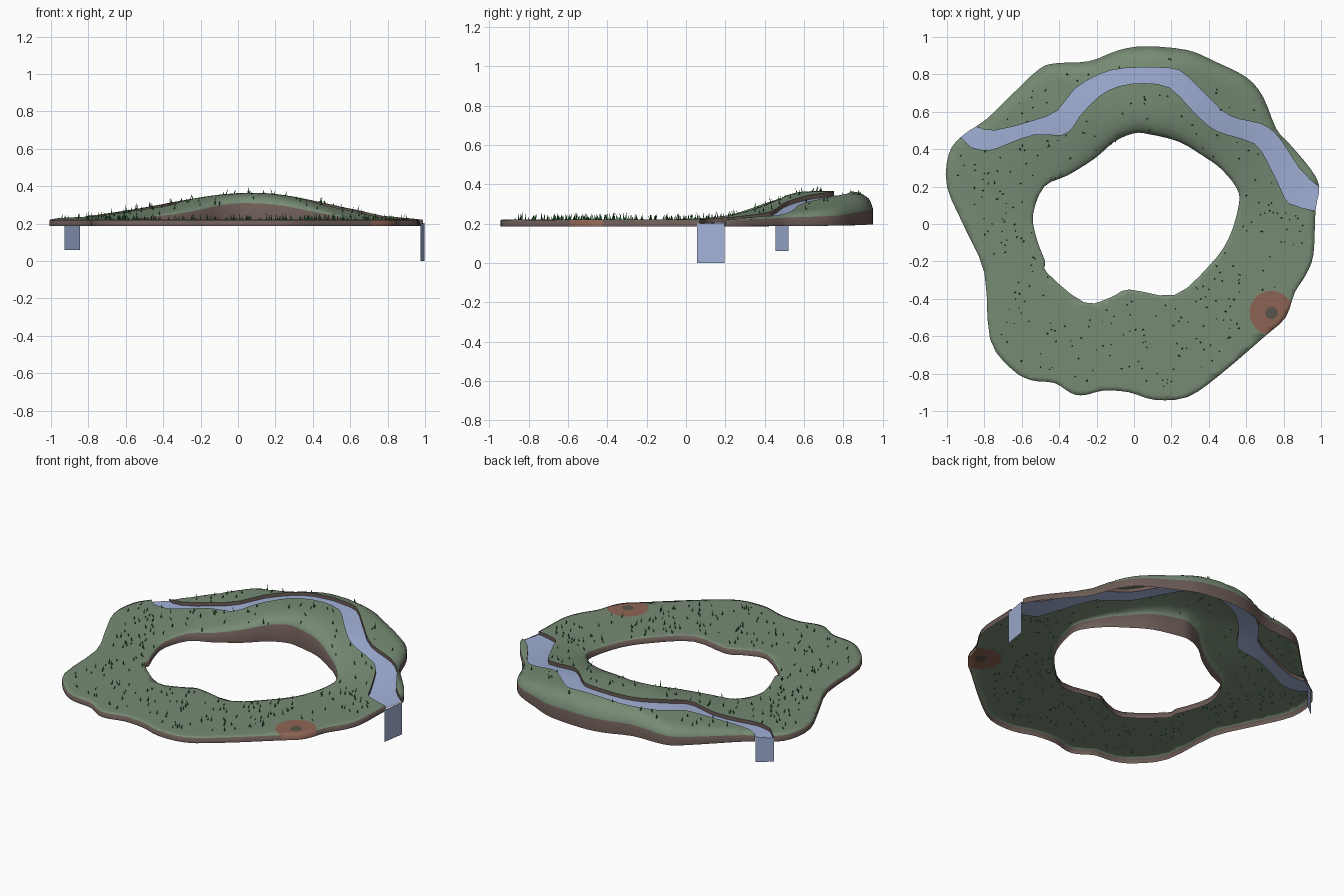
import bpy, math, random
from mathutils import Vector
from mathutils.geometry import delaunay_2d_cdt

if "Cube" in bpy.data.objects:
    bpy.data.objects.remove(bpy.data.objects["Cube"])

random.seed(4)

def material(name, rgb):
    m = bpy.data.materials.new(name)
    m.diffuse_color = (*rgb, 1)
    m.use_nodes = True
    m.node_tree.nodes["Principled BSDF"].inputs["Base Color"].default_value = m.diffuse_color
    return m

GREEN = material("meadow green", (0.185, 0.26, 0.175))
BROWN = material("earth brown", (0.15, 0.105, 0.093))
CLAY = material("red clay", (0.27, 0.13, 0.09))
SPOT = material("dark spot", (0.10, 0.09, 0.075))
WATER = material("river blue", (0.36, 0.44, 0.68))
GRASS_A = material("dark grass", (0.015, 0.09, 0.02))
GRASS_B = material("bright grass", (0.02, 0.25, 0.03))

# Plan outlines: shore, central hole, river band (runs past the shore at both ends)
SHORE = [(.99, .2), (.94, .3), (.83, .43), (.76, .51), (.69, .68), (.6, .785), (.43, .87),
         (.285, .93), (.065, .95), (-.08, .93), (-.24, .87), (-.41, .86), (-.505, .83),
         (-.655, .69), (-.79, .56), (-.92, .47), (-.99, .375), (-1, .2), (-.905, -.02),
         (-.8, -.26), (-.77, -.615), (-.655, -.775), (-.55, -.835), (-.425, -.85),
         (-.335, -.905), (-.265, -.915), (-.16, -.89), (-.025, -.9), (.11, -.94),
         (.285, -.925), (.455, -.81), (.7, -.6), (.81, -.5), (.86, -.365), (.92, -.27),
         (.96, -.16), (.97, .07)]
HOLE = [(.56, .1), (.55, .19), (.465, .295), (.375, .36), (.24, .44), (.08, .48), (0, .485),
        (-.105, .44), (-.21, .35), (-.355, .26), (-.48, .2), (-.54, .05), (-.52, -.08),
        (-.475, -.2), (-.465, -.26), (-.265, -.42), (-.12, -.39), (-.025, -.35),
        (.215, -.38), (.4, -.225), (.505, -.08)]
RIVER = [(1.05, .18), (.99, .2), (.885, .295), (.775, .465), (.68, .535), (.565, .56), (.465, .61),
         (.285, .79), (.19, .833), (-.05, .833), (-.185, .8), (-.32, .72), (-.41, .605),
         (-.545, .55), (-.745, .5), (-.84, .52), (-.9, .56), (-.97, .47), (-.92, .46),
         (-.87, .41), (-.77, .395), (-.675, .43), (-.53, .48), (-.39, .475), (-.33, .513),
         (-.29, .577), (-.185, .684), (-.08, .737), (.055, .753), (.19, .73), (.295, .625),
         (.4, .523), (.49, .48), (.645, .43), (.72, .32), (.79, .176), (.83, .11), (.97, .07),
         (1.05, .06)]

def smooth_loop(pts, steps=3):
    """Closed Catmull-Rom curve through the points."""
    p = [Vector(q) for q in pts]
    n, out = len(p), []
    for i in range(n):
        a, b, c, d = p[i - 1], p[i], p[(i + 1) % n], p[(i + 2) % n]
        for k in range(steps):
            t = k / steps
            out.append(0.5 * (2 * b + (c - a) * t + (2 * a - 5 * b + 4 * c - d) * t * t
                              + (3 * b - a - 3 * c + d) * t ** 3))
    return out

def circle(r, n):
    return [CLAY_AT + Vector((math.cos(2 * math.pi * i / n), math.sin(2 * math.pi * i / n))) * r
            for i in range(n)]

def inside(p, loop):
    hit, b = False, loop[-1]
    for a in loop:
        if (a.y > p.y) != (b.y > p.y) and p.x < (b.x - a.x) * (p.y - a.y) / (b.y - a.y) + a.x:
            hit = not hit
        b = a
    return hit

def distance(p, loop):
    best, b = 9.0, loop[-1]
    for a in loop:
        d = b - a
        t = max(0, min(1, (p - a).dot(d) / max(d.length_squared, 1e-12)))
        best = min(best, (p - a - d * t).length)
        b = a
    return best

CLAY_AT = Vector((.735, -.475))
shore, hole = smooth_loop(SHORE), smooth_loop(HOLE)
river = smooth_loop(RIVER, 2)
clay, spot = circle(.118, 20), circle(.034, 10)

def bump(p):
    s = .55 if p.x > .08 else .65
    t = max(0, min(1, (p.y + .05) / .7))
    return math.exp(-((p.x - .08) / s) ** 2) * t * t * (3 - 2 * t)

def lip(d, w):
    t = max(0, 1 - d / w)
    return 1 - math.sqrt(max(0, 1 - t * t))

def land_z(p):
    b = bump(p)
    return (.222 + .143 * b - (.003 + .085 * b) * lip(distance(p, shore), .03 + .09 * b)
            - (.001 + .04 * b) * lip(distance(p, hole), .03 + .07 * b))

def river_z(p):
    return min(.200 + .143 * bump(p), land_z(p) - .004)

def base_z(p):
    return .186 + .01 * bump(p)

# Triangulate the plan with every outline as a constraint
pts, edges = [], []
for loop in (shore, hole, river, clay, spot):
    n0, n = len(pts), len(loop)
    pts += loop
    edges += [(n0 + i, n0 + (i + 1) % n) for i in range(n)]
extra = [p * k for p in shore for k in (.975, .94)] + [p * k for p in hole for k in (1.04, 1.1)]
extra += [Vector((-1 + .045 * i, -1 + .045 * j + .0225 * (i % 2))) for i in range(45) for j in range(45)]
for p in extra:
    if inside(p, shore) and not inside(p, hole) and min(
            distance(p, l) for l in (shore, hole, river, clay, spot)) > .012:
        pts.append(p)
V, _, F, *_ = delaunay_2d_cdt(pts, edges, [], 0, 1e-5)
V = [Vector((v[0], v[1])) for v in V]

land_faces, water_faces = [], []
for f in F:
    c = sum((V[i] for i in f), Vector((0, 0))) / len(f)
    if inside(c, shore) and not inside(c, hole):
        if inside(c, river):
            water_faces.append(list(f))
        else:
            land_faces.append((list(f), 3 if inside(c, spot) else 2 if inside(c, clay) else 0))

def build(name, verts, faces, mats, idx=None, smooth=False):
    me = bpy.data.meshes.new(name)
    me.from_pydata(verts, [], faces)
    for m in mats:
        me.materials.append(m)
    for i, poly in enumerate(me.polygons):
        poly.material_index = idx[i] if idx else 0
        poly.use_smooth = smooth
    ob = bpy.data.objects.new(name, me)
    bpy.context.collection.objects.link(ob)
    return ob

def compact(faces, zf):
    ids = {v: k for k, v in enumerate(sorted({i for f in faces for i in f}))}
    return [(V[i].x, V[i].y, zf(V[i])) for i in ids], [[ids[i] for i in f] for f in faces], ids

# Land shell with an earth skirt round the shore and the hole, open underneath
verts, faces, ids = compact([f for f, _ in land_faces], land_z)
mats = [m for _, m in land_faces]
water_edges = {frozenset((f[k - 1], f[k])) for f in water_faces for k in range(3)}
count = {}
for f, m in land_faces:
    for k in range(3):
        count.setdefault(frozenset((f[k - 1], f[k])), []).append((f[k - 1], f[k], m))
low, bank_v, bank_f = {}, [], []
for key, uses in count.items():
    if len(uses) > 1:
        continue
    a, b, m = uses[0]
    if key in water_edges:
        # river banks
        n = len(bank_v)
        for i, zf in ((b, land_z), (a, land_z), (a, river_z), (b, river_z)):
            bank_v.append((V[i].x, V[i].y, zf(V[i])))
        bank_f.append((n, n + 1, n + 2, n + 3))
        continue
    for i in (a, b):
        if i not in low:
            low[i] = len(verts)
            verts.append((V[i].x, V[i].y, base_z(V[i])))
    faces.append([ids[b], ids[a], low[a], low[b]])
    mats.append(m if m else 1)
build("island_land", verts, faces, [GREEN, BROWN, CLAY, SPOT], mats, True)
build("river_banks", bank_v, bank_f, [BROWN])

# River surface and the two falls at its ends
wv, wf, _ = compact(water_faces, river_z)
build("river", wv, wf, [WATER], None, True)
for name, a, b, z in (("right_waterfall", (.975, .055), (.997, .195), 0),
                      ("left_waterfall", (-.845, .522), (-.928, .455), .06)):
    ta, tb = river_z(Vector(a)), river_z(Vector(b))
    build(name, [(*a, z), (*b, z), (*b, tb), (*a, ta)], [(0, 1, 2, 3)], [WATER])

# Grass blades: thin leaning spikes scattered on land, densest on the flat
gv, gf, gm = [], [], []
while len(gf) < 260 * 3:
    p = Vector((random.uniform(-.95, .95), random.uniform(-.88, .9)))
    if (not inside(p, shore) or inside(p, hole) or inside(p, river) or inside(p, clay)
            or distance(p, shore) < .06 or random.random() < .6 * bump(p)):
        continue
    z, h, r = land_z(p), random.uniform(.012, .036), random.uniform(.003, .006)
    n, turn = len(gv), random.uniform(0, 6.3)
    for k in range(3):
        a = turn + k * 2.094
        gv.append((p.x + r * math.cos(a), p.y + r * math.sin(a), z - .003))
    gv.append((p.x + random.uniform(-.01, .01), p.y + random.uniform(-.01, .01), z + h))
    gf += [(n + k, n + (k + 1) % 3, n + 3) for k in range(3)]
    gm += [random.randint(0, 1)] * 3
build("grass_blades", gv, gf, [GRASS_A, GRASS_B], gm)
